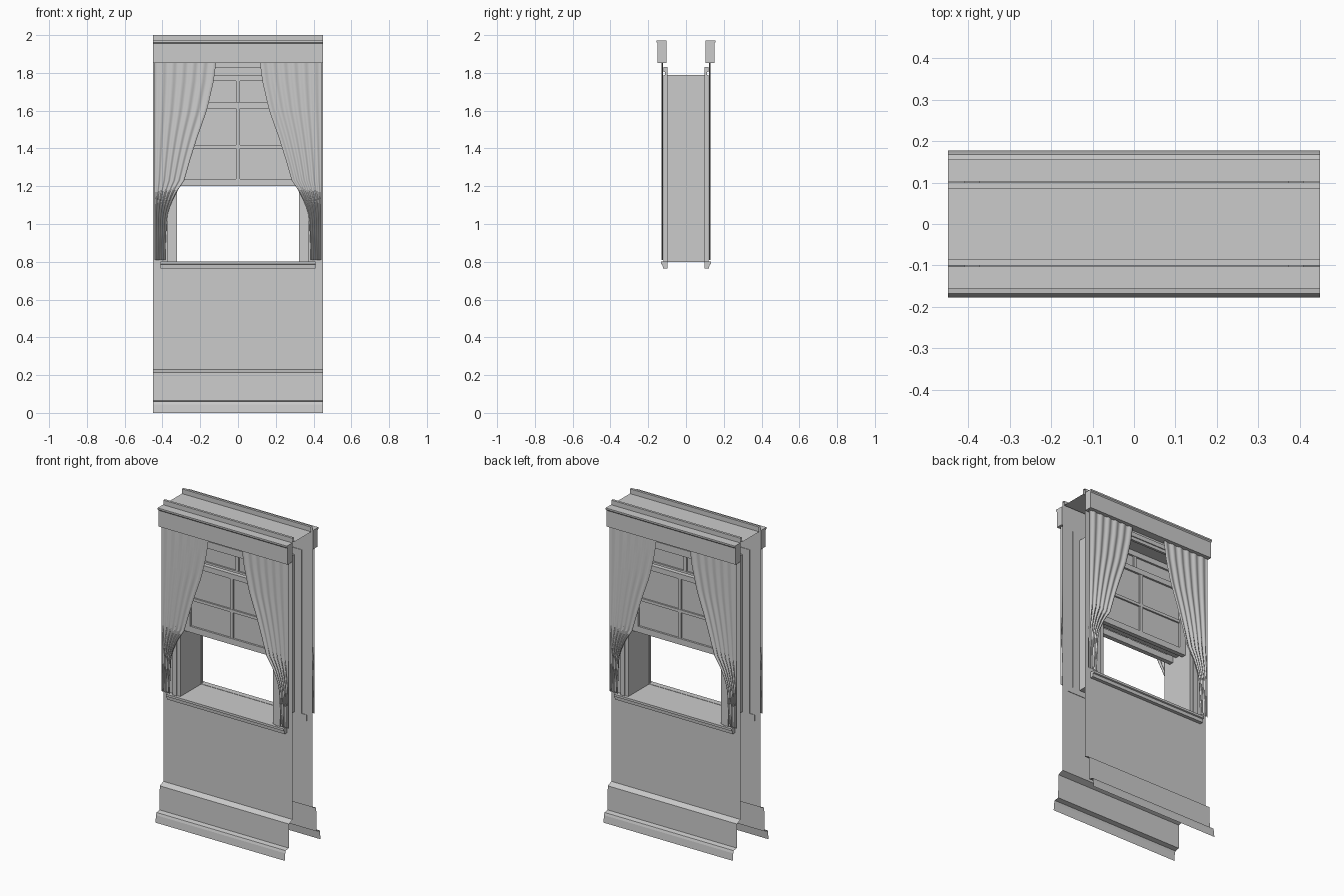
import bpy, bmesh, math

if "Cube" in bpy.data.objects:
    bpy.data.objects.remove(bpy.data.objects["Cube"])

W = 0.45                      # half width of the wall segment


def finish(name, bm, mat=None, smooth=False):
    bmesh.ops.recalc_face_normals(bm, faces=bm.faces)
    me = bpy.data.meshes.new(name)
    bm.to_mesh(me)
    bm.free()
    ob = bpy.data.objects.new(name, me)
    bpy.context.collection.objects.link(ob)
    if mat:
        me.materials.append(mat)
    if smooth:
        for p in me.polygons:
            p.use_smooth = True
    return ob


def boxes(name, items, mat=None):
    """Each item: x0, x1, y0, y1, z0, z1."""
    bm = bmesh.new()
    for x0, x1, y0, y1, z0, z1 in items:
        vs = bmesh.ops.create_cube(bm, size=1)["verts"]
        for v in vs:
            v.co = ((x0 + x1) / 2 + v.co.x * (x1 - x0),
                    (y0 + y1) / 2 + v.co.y * (y1 - y0),
                    (z0 + z1) / 2 + v.co.z * (z1 - z0))
    return finish(name, bm, mat)


def strip(name, profile, half=W, closed=False):
    """Run a (y, z) profile along x; closed profiles get end caps."""
    bm = bmesh.new()
    a = [bm.verts.new((-half, y, z)) for y, z in profile]
    b = [bm.verts.new((half, y, z)) for y, z in profile]
    n = len(profile)
    for i in range(n if closed else n - 1):
        j = (i + 1) % n
        bm.faces.new((a[i], a[j], b[j], b[i]))
    if closed:
        bm.faces.new(a)
        bm.faces.new(b)
    return finish(name, bm)


def wall_sheet(name, y):
    """Sheet with a rectangular window opening."""
    bm = bmesh.new()
    xs, zs = (-W, -0.325, 0.325, W), (0.23, 0.8, 1.79, 2.0)
    g = [[bm.verts.new((x, y, z)) for x in xs] for z in zs]
    for r in range(3):
        for c in range(3):
            if (r, c) != (1, 1):
                bm.faces.new((g[r][c], g[r][c + 1], g[r + 1][c + 1], g[r + 1][c]))
    return finish(name, bm)


# inner edge of a drawn-back curtain: (z, x)
EDGE = [(0.81, .385), (0.92, .382), (1.04, .376), (1.10, .358), (1.17, .325),
        (1.23, .285), (1.35, .25), (1.46, .215), (1.60, .165), (1.75, .13), (1.86, .115)]


def edge_x(z):
    for (z0, x0), (z1, x1) in zip(EDGE, EDGE[1:]):
        if z <= z1:
            return x0 + (x1 - x0) * (z - z0) / (z1 - z0)
    return EDGE[-1][1]


def curtain(name, sx, sy, cols=40, rows=30):
    bm = bmesh.new()
    g = []
    for r in range(rows + 1):
        z = 0.81 + 1.05 * r / rows
        xi = edge_x(z)
        g.append([])
        for c in range(cols + 1):
            t = c / cols
            y = 0.127 + 0.004 * math.sin(t * math.pi * 12)
            g[r].append(bm.verts.new((sx * (xi + (0.443 - xi) * t), sy * y, z)))
    for r in range(rows):
        for c in range(cols):
            bm.faces.new((g[r][c], g[r][c + 1], g[r + 1][c + 1], g[r + 1][c]))
    return finish(name, bm, smooth=True)


glass = bpy.data.materials.new("glass")
glass.diffuse_color = (0.88, 0.9, 0.9, 0.5)
glass.use_nodes = True
glass.node_tree.nodes["Principled BSDF"].inputs["Base Color"].default_value = glass.diffuse_color


def sash(name, y, z0, z1, bars, t=0.014):
    """Window frame with glazing bars and a pane."""
    a, b = y - t, y + t
    items = [(-.325, -.285, a, b, z0, z1), (.285, .325, a, b, z0, z1),
             (-.285, .285, a, b, z0, z0 + .038), (-.285, .285, a, b, z1 - .033, z1),
             (-.011, .011, a + .003, b - .003, z0 + .038, z1 - .033)]
    items += [(-.285, .285, a + .002, b - .002, z - .009, z + .009) for z in bars]
    boxes(name, items)
    boxes(name + "_pane", [(-.285, .285, y - .002, y + .002, z0 + .038, z1 - .033)], glass)


# parts that repeat on both faces of the wall
for s, side in ((-1, "front"), (1, "back")):
    wall_sheet(side + "_wall", s * 0.1)

    def prof(pts):
        return [(s * y, z) for y, z in pts]

    strip(side + "_skirting", prof([(.1, .23), (.135, .215), (.138, .065),
                                    (.168, .06), (.173, .045), (.178, 0)]))
    strip(side + "_top_rail", prof([(.1, 2.0), (.085, 2.0), (.085, 1.97)]))
    strip(side + "_pelmet", prof([(.103, 1.853), (.15, 1.853), (.15, 1.955), (.156, 1.962),
                                  (.156, 1.972), (.103, 1.972)]), closed=True)
    strip(side + "_sill", prof([(.097, .765), (.122, .765), (.124, .785), (.132, .788),
                                (.132, .802), (.097, .802)]), 0.41, True)

    # stepped casing round the opening
    trim = []
    for x in (-1, 1):
        for x0, x1, d in ((.323, .345, .112), (.345, .375, .118)):
            trim.append((min(x * x0, x * x1), max(x * x0, x * x1),
                         min(s * .097, s * d), max(s * .097, s * d), .802, 1.79))
    for z0, z1, d in ((1.785, 1.805, .112), (1.805, 1.832, .118)):
        trim.append((-.375, .375, min(s * .097, s * d), max(s * .097, s * d), z0, z1))
    boxes(side + "_casing", trim)

    for sx, hand in ((-1, "left"), (1, "right")):
        curtain(f"{side}_{hand}_curtain", sx, s)

    sash(side + "_lower_sash", s * 0.055, 1.2, 1.645, (1.41,))

# shared upper sash in the middle of the wall
sash("upper_sash", 0.0, 1.22, 1.79, (1.41, 1.63))

# deck closing the top between the two sheets
strip("top_deck", [(-.085, 1.97), (.085, 1.97)])

# lining of the window opening
bm = bmesh.new()
ring = [(-.325, .8), (.325, .8), (.325, 1.79), (-.325, 1.79)]
a = [bm.verts.new((x, -.1, z)) for x, z in ring]
b = [bm.verts.new((x, .1, z)) for x, z in ring]
for i in range(4):
    j = (i + 1) % 4
    bm.faces.new((a[i], a[j], b[j], b[i]))
finish("window_lining", bm)
